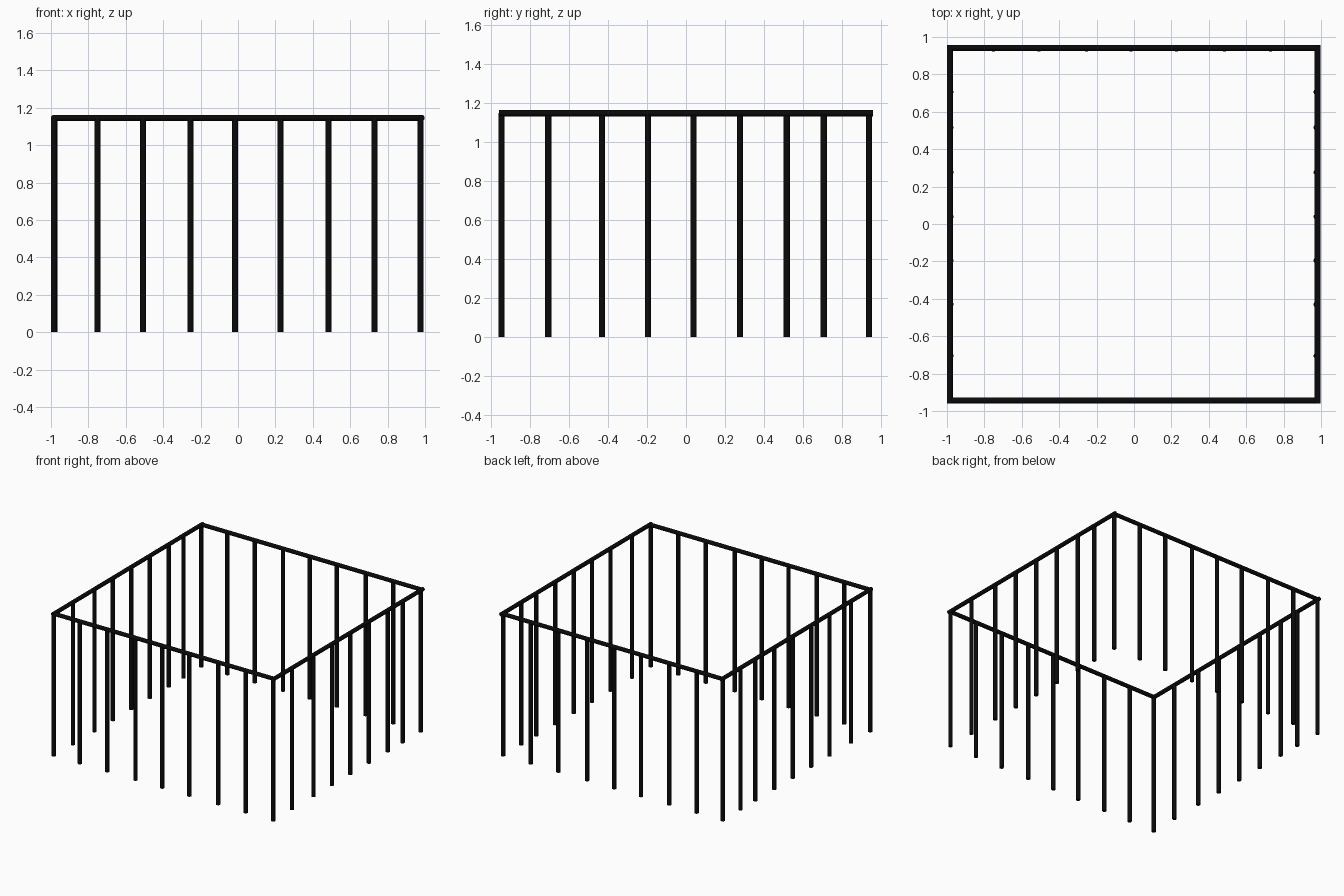
import bpy
from mathutils import Vector

if "Cube" in bpy.data.objects:
    bpy.data.objects.remove(bpy.data.objects["Cube"])

R = 0.016          # tube radius
TOP = 1.146        # rail centre height
X0, X1 = -0.984, 0.982
Y0, Y1 = -0.943, 0.942

black = bpy.data.materials.new("black metal")
black.diffuse_color = (0.003, 0.003, 0.003, 1)
black.use_nodes = True
black.node_tree.nodes["Principled BSDF"].inputs["Base Color"].default_value = black.diffuse_color


def tube(name, a, b, r=R):
    a, b = Vector(a), Vector(b)
    d = b - a
    bpy.ops.mesh.primitive_cylinder_add(vertices=16, radius=r, depth=d.length,
                                        location=(a + b) / 2)
    ob = bpy.context.object
    ob.rotation_euler = d.to_track_quat('Z', 'Y').to_euler()
    ob.name = name
    ob.data.materials.append(black)
    bpy.ops.object.shade_smooth_by_angle()
    return ob


# top rails, the side rails running through the corners
for name, y in (("front_rail", Y0), ("back_rail", Y1)):
    tube(name, (X0, y, TOP), (X1, y, TOP))
for name, x in (("left_rail", X0), ("right_rail", X1)):
    tube(name, (x, Y0 - R, TOP), (x, Y1 + R, TOP))

# rounded corner joints
for x in (X0, X1):
    for y in (Y0, Y1):
        bpy.ops.mesh.primitive_uv_sphere_add(segments=16, ring_count=8, radius=R,
                                             location=(x, y, TOP))
        ob = bpy.context.object
        ob.name = "corner_joint"
        ob.data.materials.append(black)
        bpy.ops.object.shade_smooth_by_angle()

# front and back posts, including the corners
for x in (-0.984, -0.751, -0.507, -0.254, -0.015, 0.227, 0.484, 0.73, 0.977):
    tube("front_post", (x, -0.945, 0), (x, -0.945, TOP))
    tube("back_post", (x, 0.937, 0), (x, 0.937, TOP))

# side posts
for y in (-0.705, -0.43, -0.195, 0.039, 0.276, 0.516, 0.706):
    tube("left_post", (-0.981, y, 0), (-0.981, y, TOP))
    tube("right_post", (0.976, y, 0), (0.976, y, TOP))
